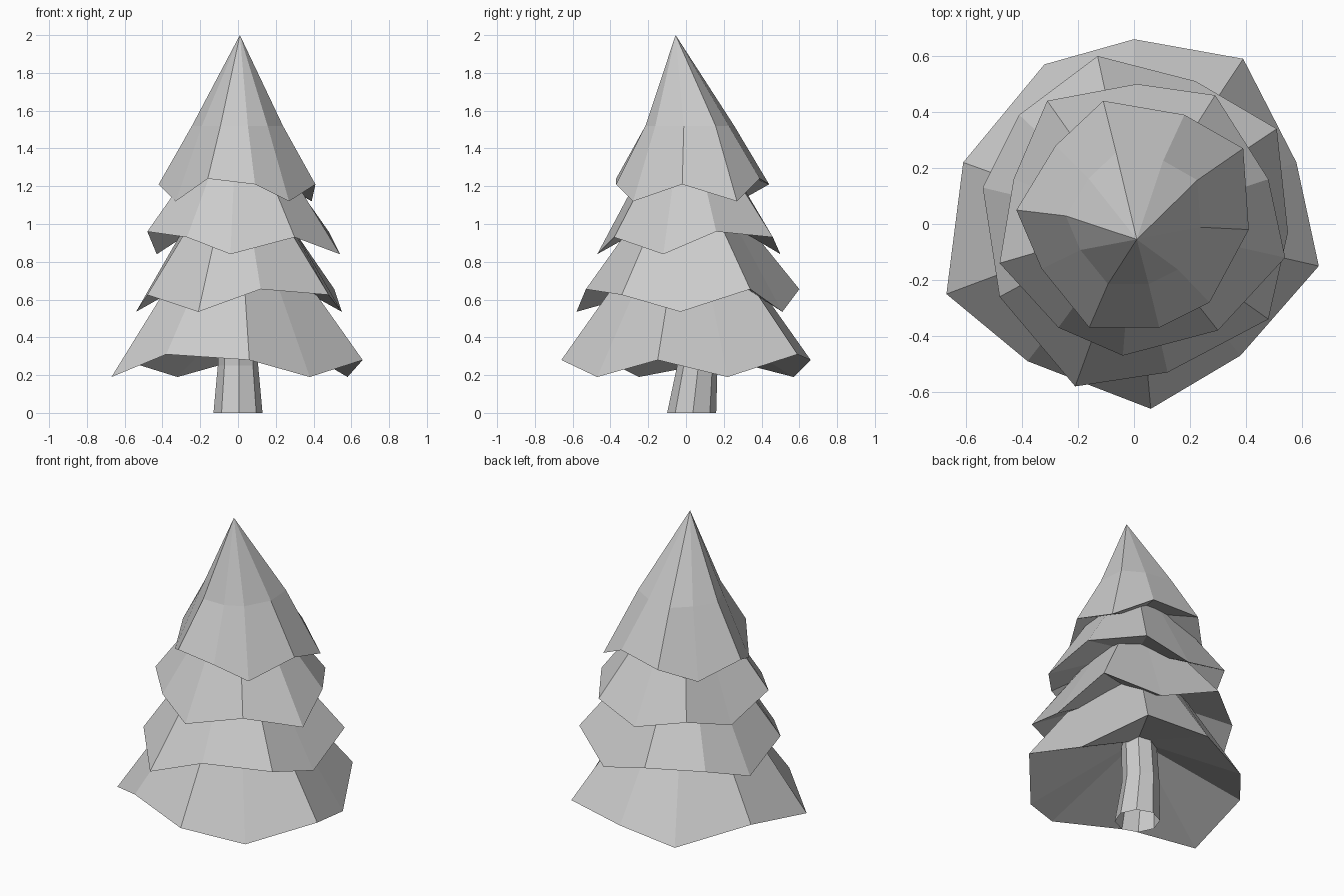
import bpy
import bmesh
import math

if "Cube" in bpy.data.objects:
    bpy.data.objects.remove(bpy.data.objects["Cube"], do_unlink=True)

# One plain grey for the whole tree
grey = bpy.data.materials.new("plain grey")
grey.use_nodes = True
colour = (0.6, 0.6, 0.6, 1)
grey.diffuse_color = colour
grey.node_tree.nodes["Principled BSDF"].inputs["Base Color"].default_value = colour


def finish(name, bm):
    """Turn a bmesh into a flat shaded object."""
    mesh = bpy.data.meshes.new(name)
    bm.to_mesh(mesh)
    bm.free()
    mesh.materials.append(grey)
    obj = bpy.data.objects.new(name, mesh)
    bpy.context.collection.objects.link(obj)
    return obj


def bridge(bm, lower, upper):
    """Join two rings that run counter-clockwise seen from above."""
    count = len(lower)
    for i in range(count):
        j = (i + 1) % count
        bm.faces.new((lower[i], lower[j], upper[j], upper[i]))


def fan(bm, ring, tip):
    """Close a ring with triangles that meet at a tip."""
    top = bm.verts.new(tip)
    for i in range(len(ring)):
        bm.faces.new((ring[i], ring[(i + 1) % len(ring)], top))


# Rim corners hang at one of three levels: low, middle or high
LEVEL = {"L": 0.0, "M": 0.09, "H": 0.12}


def foliage_tier(name, rim, levels, base, hollow_z, waist, waist_z, tip):
    """Ragged skirt: hollow underside, rim, narrower waist ring, then a tip."""
    bm = bmesh.new()
    lower = [bm.verts.new((x, y, base + LEVEL[step]))
             for (x, y), step in zip(rim, levels)]
    upper = [bm.verts.new((x * waist, y * waist, waist_z)) for x, y in rim]
    bridge(bm, lower, upper)
    fan(bm, upper, tip)
    fan(bm, lower, (0, .03, hollow_z))
    bmesh.ops.recalc_face_normals(bm, faces=bm.faces)
    return finish(name, bm)


# Rims are listed counter-clockwise
bottom_rim = [(.58, .22), (.39, .59), (0, .66), (-.32, .57), (-.61, .22),
              (-.67, -.25), (-.38, -.49), (.06, -.66), (.38, -.47), (.66, -.15)]
lower_rim = [(.51, .34), (.22, .51), (-.13, .6), (-.41, .39), (-.54, .13),
             (-.48, -.26), (-.21, -.58), (.12, -.53), (.48, -.34), (.55, -.03)]
upper_rim = [(.48, .16), (.29, .46), (.01, .5), (-.31, .44), (-.43, .16),
             (-.48, -.14), (-.27, -.37), (-.04, -.47), (.3, -.38), (.54, -.12)]
top_rim = [(.39, .27), (.18, .39), (-.11, .44), (-.28, .28), (-.42, .05),
           (-.33, -.16), (-.16, -.37), (.09, -.37), (.27, -.28), (.41, -.02)]

foliage_tier("bottom_branches", bottom_rim, "LHMLMLHMLM", .19, .53, .4, .84, (0, 0, 1))
foliage_tier("lower_branches", lower_rim, "HLHMLMLHML", .535, .84, .4, 1.1, (0, 0, 1.3))
foliage_tier("upper_branches", upper_rim, "HMLMLHMLML", .84, 1.12, .4, 1.37, (0, 0, 1.5))
foliage_tier("top_branches", top_rim, "LHMLMLHMLM", 1.12, 1.38, .58, 1.52, (.01, -.055, 2))

# Trunk: open eight-sided tube, slightly bent, ending inside the branches
SIDES = 8
bm = bmesh.new()
rings = []
for radius, y, z in ((.13, .03, 0), (.107, .06, .25), (.1, .04, .56)):
    turns = [math.tau * i / SIDES + .05 for i in range(SIDES)]
    rings.append([bm.verts.new((radius * math.cos(a), y + radius * math.sin(a), z))
                  for a in turns])
for lower, upper in zip(rings, rings[1:]):
    bridge(bm, lower, upper)
finish("trunk", bm)
